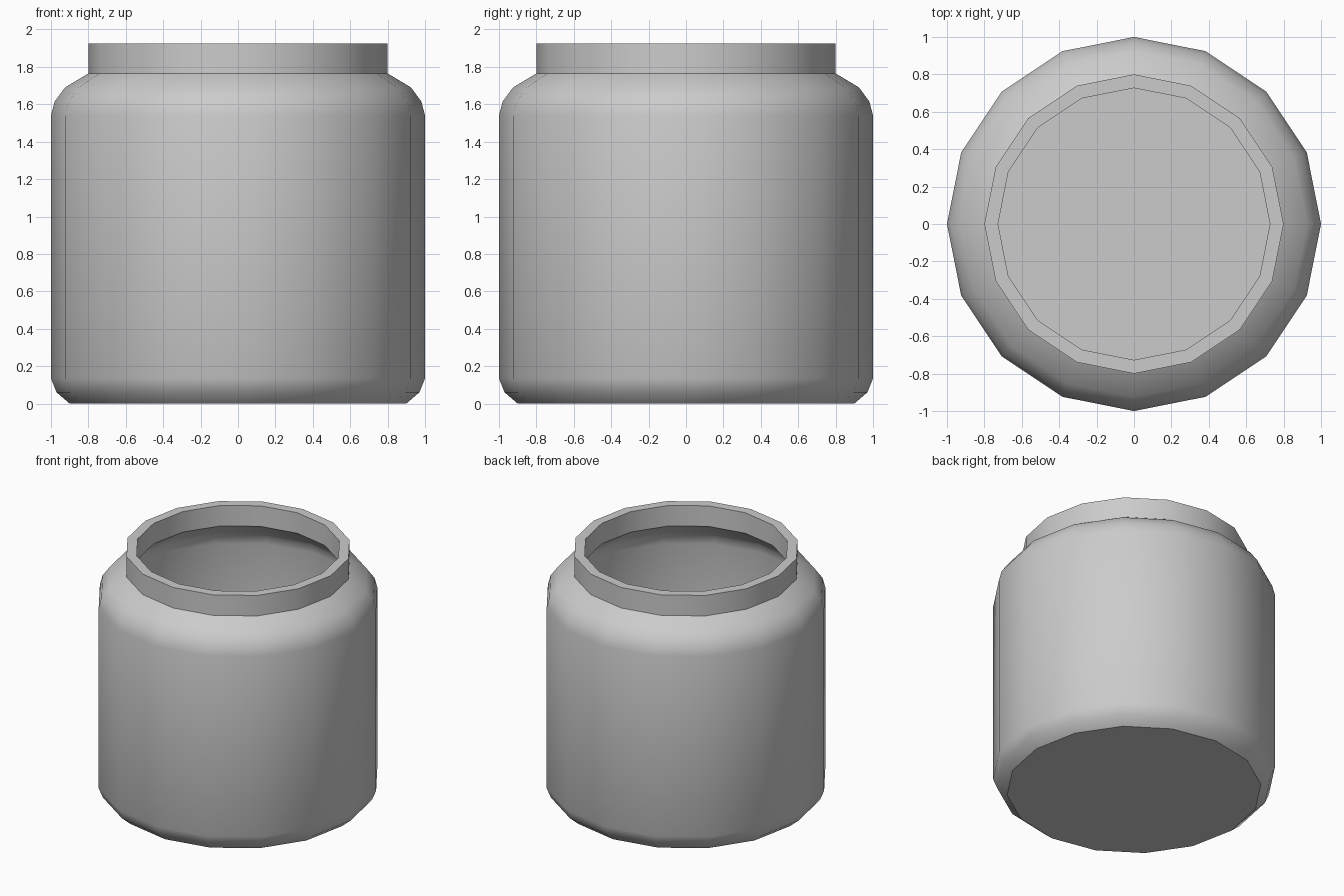
import bpy, bmesh, math

if "Cube" in bpy.data.objects:
    bpy.data.objects.remove(bpy.data.objects["Cube"])

SIDES = 16

# Profile (radius, height): outside from base up, over the rim, then down the inside
profile = [
    (0.90, 0.0), (0.97, 0.06), (1.0, 0.135), (1.0, 1.54), (0.98, 1.615),
    (0.925, 1.69), (0.80, 1.765), (0.80, 1.925),
    (0.727, 1.925), (0.727, 1.765), (0.88, 1.645), (0.915, 1.60), (0.93, 1.535),
    (0.93, 0.15), (0.91, 0.11), (0.86, 0.07),
]

bm = bmesh.new()


def ring(r, z):
    step = math.tau / SIDES
    return [bm.verts.new((r * math.cos(i * step), r * math.sin(i * step), z))
            for i in range(SIDES)]


# Lathed wall
rings = [ring(r, z) for r, z in profile]
for a, b in zip(rings, rings[1:]):
    for i in range(SIDES):
        j = (i + 1) % SIDES
        bm.faces.new((a[i], a[j], b[j], b[i]))

# Underside and inner floor
bm.faces.new(rings[0][::-1])
bm.faces.new(rings[-1])
bmesh.ops.recalc_face_normals(bm, faces=bm.faces[:])

mesh = bpy.data.meshes.new("jar")
bm.to_mesh(mesh)
bm.free()
jar = bpy.data.objects.new("jar", mesh)
bpy.context.collection.objects.link(jar)

# Smooth body with crisp neck, rim and base edges
bpy.context.view_layer.objects.active = jar
jar.select_set(True)
bpy.ops.object.shade_smooth_by_angle(angle=math.radians(35))
